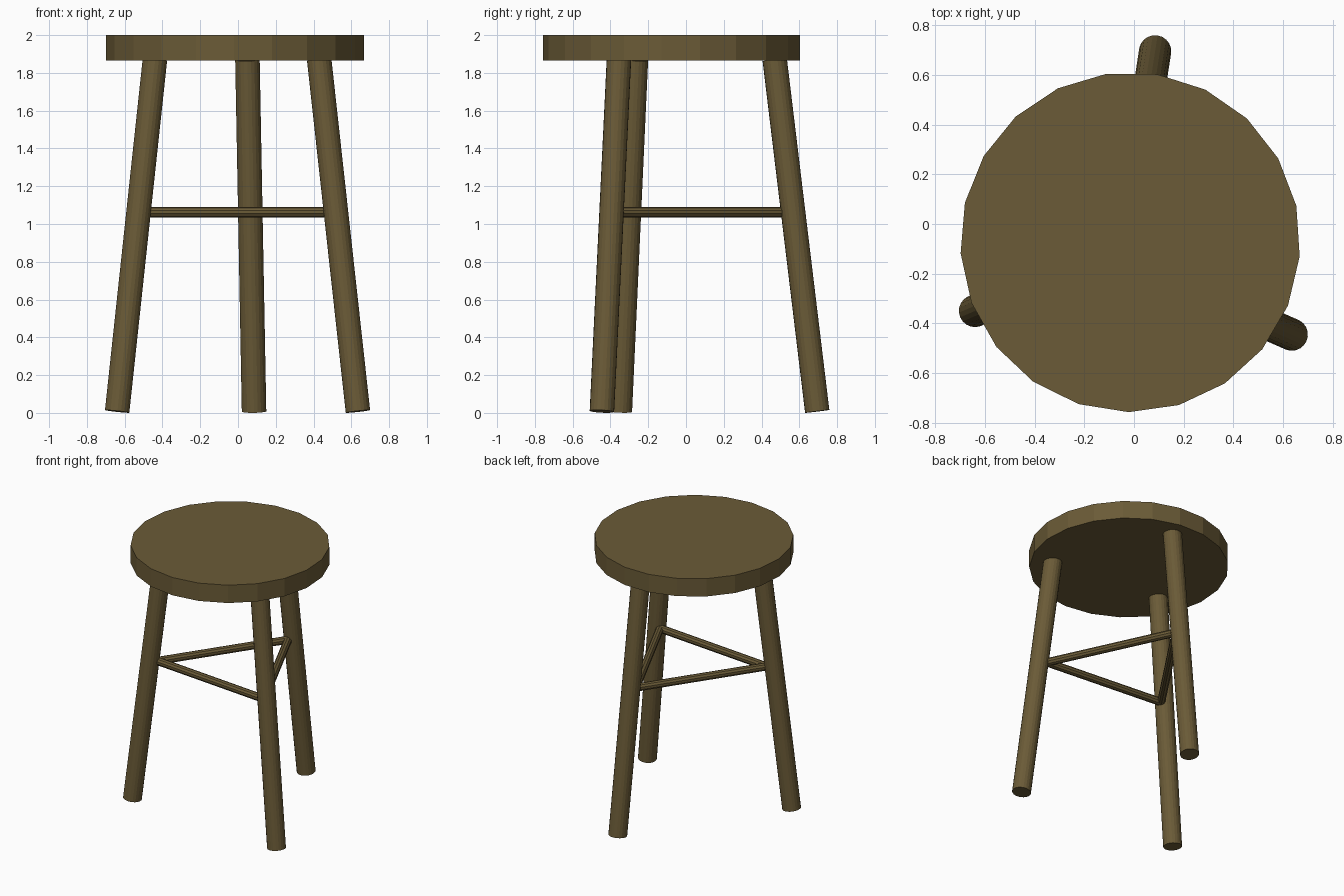
import bpy
from math import radians
from mathutils import Vector

cube = bpy.data.objects.get("Cube")
if cube:
    bpy.data.objects.remove(cube, do_unlink=True)

# Single wood colour
wood = bpy.data.materials.new("olive_brown_wood")
wood.use_nodes = True
colour = (0.145, 0.104, 0.038, 1)
wood.diffuse_color = colour
bsdf = next(n for n in wood.node_tree.nodes if n.type == 'BSDF_PRINCIPLED')
bsdf.inputs["Base Color"].default_value = colour
bsdf.inputs["Roughness"].default_value = 0.8


def rod(name, start, end, radius, sides, turn=0):
    """Flat-sided cylinder between two points."""
    start, end = Vector(start), Vector(end)
    axis = end - start
    bpy.ops.mesh.primitive_cylinder_add(vertices=sides, radius=radius,
                                        depth=axis.length, location=(start + end) / 2)
    ob = bpy.context.object
    ob.name = name
    if abs(axis.normalized().z) < 0.9999:
        ob.rotation_euler = axis.to_track_quat('Z', 'Y').to_euler()
    else:
        ob.rotation_euler.z = radians(turn)
    ob.data.materials.append(wood)
    return ob


# Round faceted seat: a vertex of the primitive starts at +y
seat_x, seat_y = -0.015, -0.073
rod("seat", (seat_x, seat_y, 1.865), (seat_x, seat_y, 2.0), 0.684, 21, 180 - 0.5)

# Splayed legs: foot and top centres
legs = {
    "right_leg": ((-0.64, -0.35, 0.008), (-0.44, -0.265, 1.87)),
    "left_leg": ((0.635, -0.445, 0.008), (0.43, -0.355, 1.87)),
    "back_leg": ((0.085, 0.695, 0.008), (0.05, 0.47, 1.87)),
}
for name, (foot, top) in legs.items():
    rod(name, foot, top, 0.065, 21)

# Triangle of stretchers joining the inner sides of the legs
height, inset = 1.063, 0.052
joints = []
for foot, top in legs.values():
    foot, top = Vector(foot), Vector(top)
    p = foot.lerp(top, (height - foot.z) / (top.z - foot.z))
    inward = Vector((seat_x - p.x, seat_y - p.y, 0)).normalized()
    joints.append(p + inward * inset)
for i, name in enumerate(("front_stretcher", "left_stretcher", "right_stretcher")):
    rod(name, joints[i], joints[(i + 1) % 3], 0.028, 10)
